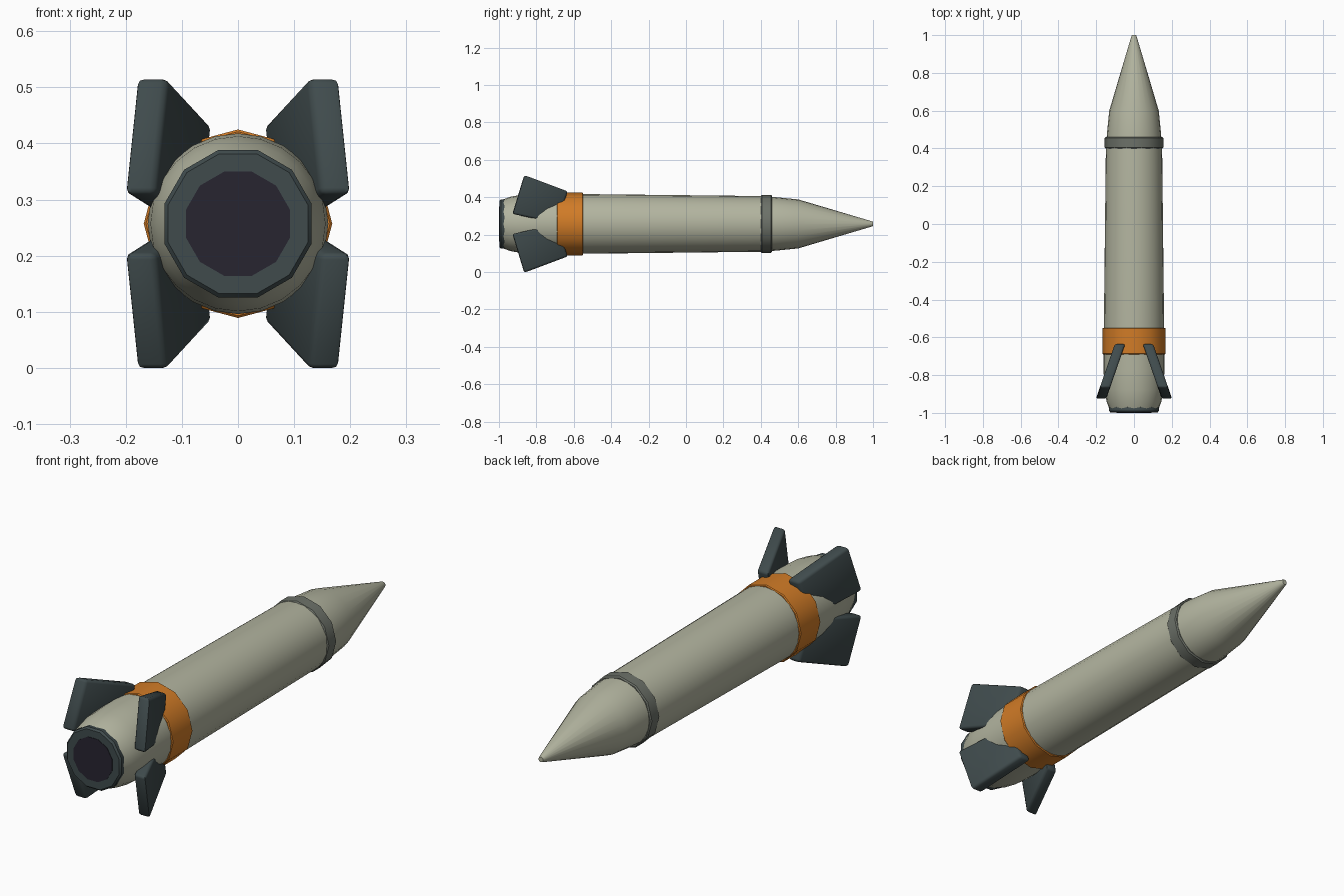
import bpy, bmesh, math
from mathutils import Matrix

cube = bpy.data.objects.get("Cube")
if cube:
    bpy.data.objects.remove(cube, do_unlink=True)

AXIS_Z = 0.257


def material(name, rgb):
    m = bpy.data.materials.new(name)
    m.use_nodes = True
    m.diffuse_color = (*rgb, 1)
    m.node_tree.nodes["Principled BSDF"].inputs["Base Color"].default_value = (*rgb, 1)
    return m


pale = material("pale grey green", (0.45, 0.46, 0.35))
orange = material("orange", (0.64, 0.20, 0.02))
grey = material("mid grey", (0.15, 0.165, 0.14))
slate = material("dark slate", (0.05, 0.07, 0.073))
black = material("near black", (0.02, 0.018, 0.03))


def finish(name, bm, mat, angle=40):
    bmesh.ops.recalc_face_normals(bm, faces=bm.faces)
    mesh = bpy.data.meshes.new(name)
    bm.to_mesh(mesh)
    bm.free()
    mesh.materials.append(mat)
    obj = bpy.data.objects.new(name, mesh)
    bpy.context.collection.objects.link(obj)
    bpy.ops.object.select_all(action="DESELECT")
    obj.select_set(True)
    bpy.context.view_layer.objects.active = obj
    bpy.ops.object.shade_smooth_by_angle(angle=math.radians(angle))
    return obj


def lathe(name, profile, sides, mat, turn=0.0):
    """Closed solid of revolution about the long axis, from (y, radius) pairs."""
    bm = bmesh.new()
    rings = []
    for y, r in profile:
        angles = [turn + math.tau * i / sides for i in range(sides)]
        rings.append([bm.verts.new((r * math.cos(a), y, AXIS_Z + r * math.sin(a)))
                      for a in angles])
    for a, b in zip(rings, rings[1:]):
        for i in range(sides):
            j = (i + 1) % sides
            bm.faces.new((a[i], a[j], b[j], b[i]))
    bm.faces.new(rings[0])
    bm.faces.new(rings[-1])
    return finish(name, bm, mat)


def band(name, y0, y1, r, bevel, mat):
    return lathe(name, [(y0, r - bevel), (y0 + bevel, r), (y1 - bevel, r), (y1, r - bevel)],
                 12, mat)


# Body with tapered tail and pointed nose
lathe("body", [(-0.98, 0.13), (-0.94, 0.145), (-0.88, 0.156), (-0.78, 0.161), (-0.5, 0.159),
               (0.4, 0.149), (0.48, 0.143), (0.6, 0.131), (0.99, 0.015), (1.0, 0.011)],
      24, pale)

# Bands around the body
band("tail_band", -0.69, -0.55, 0.168, 0.004, orange)
band("nose_ring", 0.4, 0.46, 0.155, 0.005, grey)

# Exhaust, with flats facing up and sideways
half_step = math.pi / 12
lathe("nozzle", [(-0.965, 0.132), (-0.975, 0.136), (-0.99, 0.136), (-0.998, 0.129)],
      12, slate, half_step)
lathe("nozzle_opening", [(-1.0, 0.096), (-0.994, 0.096)], 12, black, half_step)


def fin(name, side, up):
    """Upright slab swept outward to the rear, mirrored by side and up."""
    outline = [(-0.928, 0.052), (-0.865, 0.259), (-0.632, 0.172), (-0.69, 0.0)]
    half = 0.0275
    bm = bmesh.new()
    faces = []
    for offset in (-half, half):
        faces.append([bm.verts.new((0.124 - 0.345 * (y + 0.78) + offset, y, z))
                      for y, z in outline])
    bm.faces.new(faces[0])
    bm.faces.new(faces[1])
    for i in range(4):
        j = (i + 1) % 4
        bm.faces.new((faces[0][i], faces[0][j], faces[1][j], faces[1][i]))
    bmesh.ops.recalc_face_normals(bm, faces=bm.faces)
    bmesh.ops.bevel(bm, geom=bm.edges[:], offset=0.011, segments=2, profile=0.5,
                    affect="EDGES")
    # Keep the outer edges level with the ground after rounding
    bm.transform(Matrix.Translation((0, 0, AXIS_Z)) @ Matrix.Diagonal((side, 1, up, 1)))
    low = min(v.co.z for v in bm.verts)
    high = max(v.co.z for v in bm.verts)
    shift = -low if up < 0 else 2 * AXIS_Z - high
    bm.transform(Matrix.Translation((0, 0, shift)))
    return finish(name, bm, slate, 50)


for side, side_name in ((1, "left"), (-1, "right")):
    for up, up_name in ((1, "upper"), (-1, "lower")):
        fin(f"{up_name}_{side_name}_fin", side, up)
